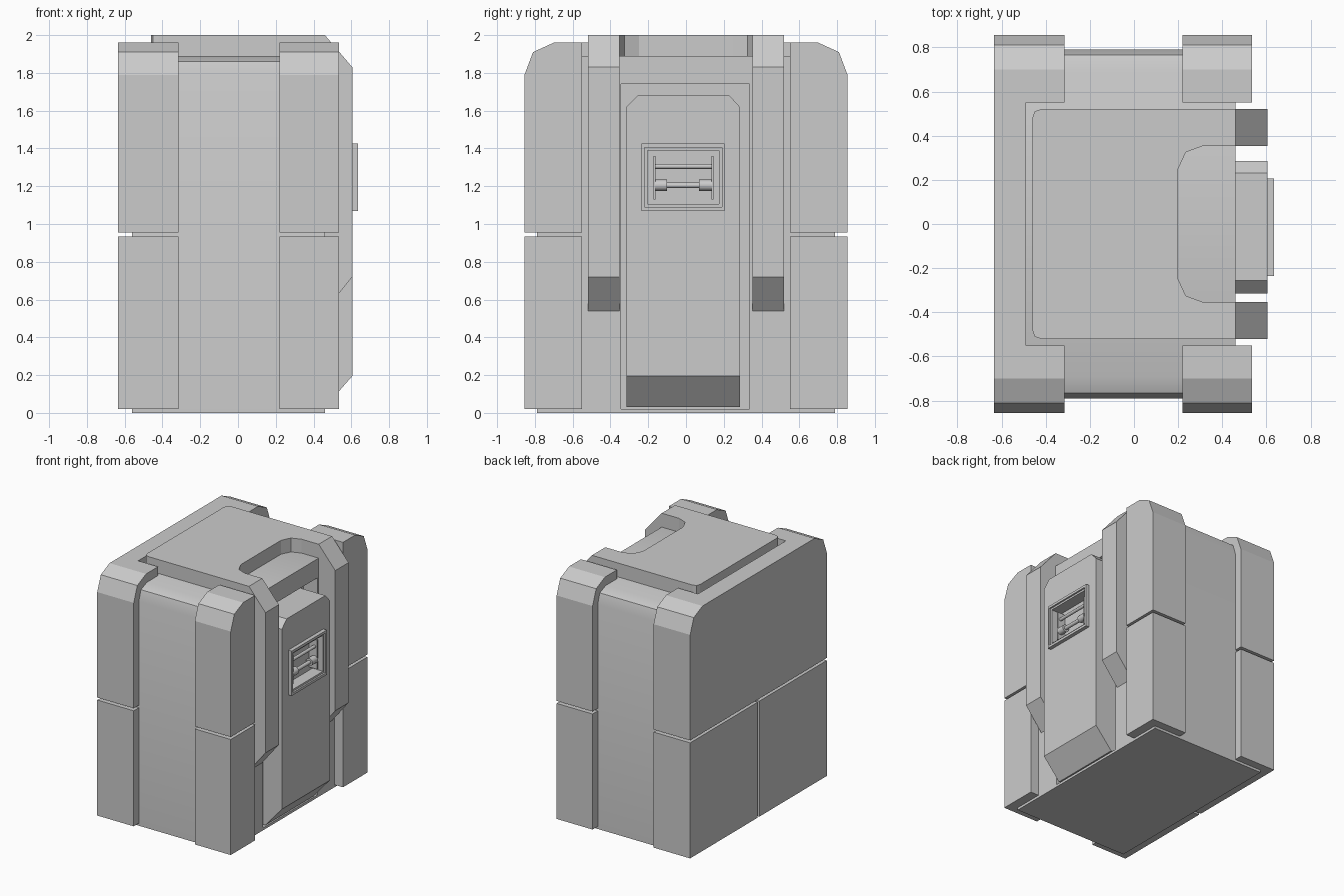
import bpy, bmesh, math

if "Cube" in bpy.data.objects:
    bpy.data.objects.remove(bpy.data.objects["Cube"])


def prism(name, pts, axis, lo, hi):
    """Extrude a 2D outline along an axis between lo and hi."""
    place = {'x': lambda a, b, t: (t, a, b),
             'y': lambda a, b, t: (a, t, b),
             'z': lambda a, b, t: (a, b, t)}[axis]
    bm = bmesh.new()
    v0 = [bm.verts.new(place(a, b, lo)) for a, b in pts]
    v1 = [bm.verts.new(place(a, b, hi)) for a, b in pts]
    bm.faces.new(v0)
    bm.faces.new(v1)
    n = len(pts)
    for i in range(n):
        j = (i + 1) % n
        bm.faces.new((v0[i], v0[j], v1[j], v1[i]))
    bmesh.ops.recalc_face_normals(bm, faces=bm.faces)
    me = bpy.data.meshes.new(name)
    bm.to_mesh(me)
    bm.free()
    ob = bpy.data.objects.new(name, me)
    bpy.context.collection.objects.link(ob)
    return ob


def box(name, x, y, z):
    return prism(name, [(x[0], y[0]), (x[1], y[0]), (x[1], y[1]), (x[0], y[1])], 'z', *z)


def activate(ob):
    bpy.ops.object.select_all(action='DESELECT')
    ob.select_set(True)
    bpy.context.view_layer.objects.active = ob


def cut(ob, cutter):
    """Subtract the cutter and remove it."""
    activate(ob)
    mod = ob.modifiers.new("cut", 'BOOLEAN')
    mod.operation = 'DIFFERENCE'
    mod.solver = 'EXACT'
    mod.object = cutter
    bpy.ops.object.modifier_apply(modifier=mod.name)
    bpy.data.objects.remove(cutter)


def mirror_y(ob):
    ob.modifiers.new("mirror", 'MIRROR').use_axis = (False, True, False)
    ob.modifiers["mirror"].use_mirror_merge = False


def symmetric(half):
    return half + [(-a, b) for a, b in reversed(half)]


# Core body with softened upper edges and a front door recess
core = prism("core_body", symmetric([(0.79, 0), (0.79, 1.78), (0.765, 1.86), (0.69, 1.89)]),
             'x', -0.56, 0.46)
cut(core, box("recess_cutter", (0.34, 0.6), (-0.345, 0.335), (0.02, 1.74)))
activate(core)
bpy.ops.object.shade_smooth_by_angle(angle=math.radians(35))

# Upper back shell: back panel wrapping into both corner posts
shoulder = [(0.855, 0.955), (0.855, 1.79), (0.81, 1.91), (0.70, 1.96)]
upper_back = prism("upper_back_shell", symmetric(shoulder), 'x', -0.635, -0.315)
cut(upper_back, box("shell_cutter", (-0.49, 0), (-0.55, 0.55), (0.8, 2.2)))

# Lower back shells, split in the middle
lower_back = box("lower_back_shell", (-0.635, -0.315), (0.01, 0.855), (0.02, 0.935))
cut(lower_back, box("shell_cutter", (-0.49, 0), (-0.1, 0.55), (-0.2, 1.2)))
mirror_y(lower_back)

# Front corner posts
mirror_y(prism("upper_front_post", shoulder + [(0.55, 1.96), (0.55, 0.955)], 'x', 0.22, 0.535))
mirror_y(box("lower_front_post", (0.22, 0.535), (0.55, 0.855), (0.02, 0.935)))

# Top lid with rounded rear corners and a chamfered notch at the front
lid_half = [(-0.46, 0.48), (-0.45, 0.51), (-0.42, 0.52), (0.46, 0.52), (0.46, 0.353),
            (0.31, 0.353), (0.235, 0.325), (0.20, 0.25)]
prism("top_lid", lid_half + [(x, -y) for x, y in reversed(lid_half)], 'z', 1.88, 2.0)

# Straps running down the front from the lid
mirror_y(prism("front_strap", [(0.45, 2.0), (0.46, 2.0), (0.605, 1.83), (0.605, 0.72),
                               (0.46, 0.54), (0.45, 0.54)], 'y', 0.353, 0.52))

# Door panel with clipped top corners and sloping foot
door = prism("door_panel", [(-0.315, 0.03), (0.285, 0.03), (0.285, 1.62), (0.23, 1.68),
                            (-0.255, 1.68), (-0.315, 1.62)], 'x', 0.34, 0.605)
cut(door, prism("foot_cutter", [(0.46, 0.03), (0.65, 0.246), (0.65, -0.1), (0.46, -0.1)],
                'y', -0.5, 0.5))
cut(door, box("pocket_cutter", (0.53, 0.7), (-0.205, 0.175), (1.105, 1.39)))

# Latch frame with a stepped opening
frame = box("latch_frame", (0.60, 0.635), (-0.235, 0.205), (1.07, 1.425))
cut(frame, box("frame_cutter", (0.5, 0.7), (-0.205, 0.175), (1.105, 1.39)))
cut(frame, box("step_cutter", (0.622, 0.7), (-0.22, 0.19), (1.09, 1.405)))


def rod(name, y0, y1, z, r):
    bpy.ops.mesh.primitive_cylinder_add(vertices=12, radius=r, depth=y1 - y0,
                                        location=(0.575, (y0 + y1) / 2, z),
                                        rotation=(math.pi / 2, 0, 0))
    bpy.context.object.name = name
    bpy.ops.object.shade_smooth_by_angle(angle=math.radians(40))


# Latch mechanism inside the pocket
for y in (-0.167, 0.14):
    box("latch_side_bar", (0.53, 0.60), (y - 0.006, y + 0.006), (1.13, 1.36))
rod("latch_handle", -0.167, 0.14, 1.205, 0.015)
rod("latch_left_knob", -0.165, -0.10, 1.205, 0.03)
rod("latch_right_knob", 0.07, 0.138, 1.205, 0.03)
rod("latch_upper_bar", -0.167, 0.14, 1.305, 0.013)
